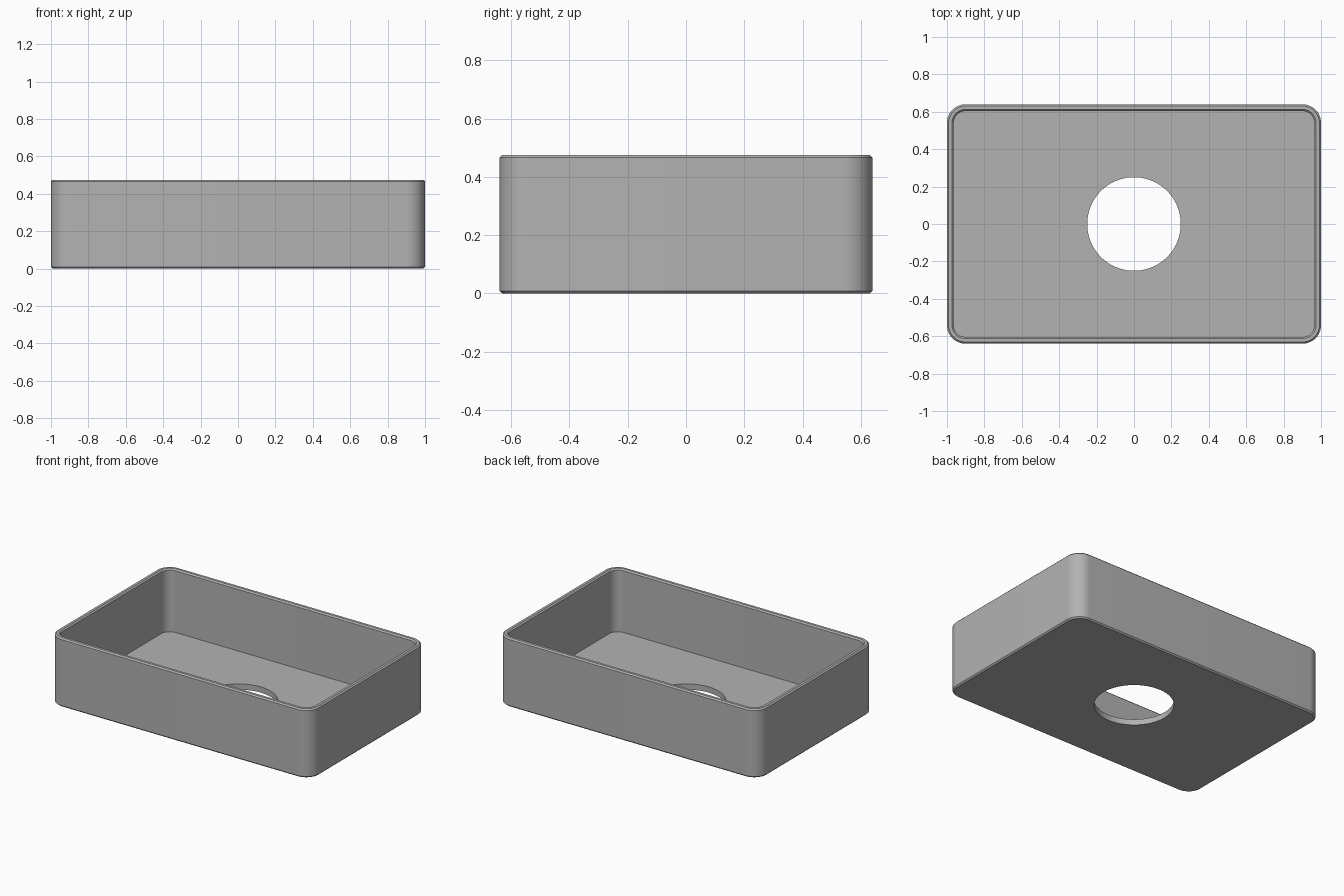
import bpy, bmesh
from math import sin, cos, pi

cube = bpy.data.objects.get("Cube")
if cube:
    bpy.data.objects.remove(cube, do_unlink=True)

HALF_X, HALF_Y, HEIGHT = 1.0, 0.64, 0.475
CORNER, WALL, FLOOR, EDGE, HOLE = 0.1, 0.036, 0.04, 0.009, 0.25
STEPS = 16  # points per corner

grey = bpy.data.materials.new("grey")
grey.use_nodes = True
colour = (0.45, 0.45, 0.45, 1)
grey.diffuse_color = colour
grey.node_tree.nodes["Principled BSDF"].inputs["Base Color"].default_value = colour

bm = bmesh.new()


def rounded_ring(inset, z):
    """Rounded rectangle, set in from the outer wall."""
    r = CORNER - inset
    ring = []
    for q, (sx, sy) in enumerate([(1, 1), (-1, 1), (-1, -1), (1, -1)]):
        for k in range(STEPS):
            a = (q + k / (STEPS - 1)) * pi / 2
            ring.append(bm.verts.new((sx * (HALF_X - CORNER) + r * cos(a),
                                      sy * (HALF_Y - CORNER) + r * sin(a), z)))
    return ring


def hole_ring(z):
    """Circle with the same number of points as the rectangle."""
    angles = [(i + 0.5) / STEPS * pi / 2 for i in range(4 * STEPS)]
    return [bm.verts.new((HOLE * cos(a), HOLE * sin(a), z)) for a in angles]


# Closed loop of rings: underside, outer wall, rim, inner wall, floor, drain hole
rings = [
    hole_ring(0),
    rounded_ring(EDGE, 0),
    rounded_ring(0, EDGE),
    rounded_ring(0, HEIGHT - EDGE),
    rounded_ring(EDGE, HEIGHT),
    rounded_ring(WALL - EDGE, HEIGHT),
    rounded_ring(WALL, HEIGHT - EDGE),
    rounded_ring(WALL, FLOOR),
    hole_ring(FLOOR),
]
for i, low in enumerate(rings):
    high = rings[(i + 1) % len(rings)]
    for j in range(len(low)):
        n = (j + 1) % len(low)
        bm.faces.new((low[j], low[n], high[n], high[j]))
bmesh.ops.recalc_face_normals(bm, faces=bm.faces[:])

mesh = bpy.data.meshes.new("tray")
bm.to_mesh(mesh)
bm.free()
mesh.materials.append(grey)
tray = bpy.data.objects.new("tray", mesh)
bpy.context.collection.objects.link(tray)

# Smooth corners, crisp rim and floor edges
bpy.ops.object.select_all(action="DESELECT")
tray.select_set(True)
bpy.context.view_layer.objects.active = tray
bpy.ops.object.shade_smooth_by_angle(angle=pi / 6)
